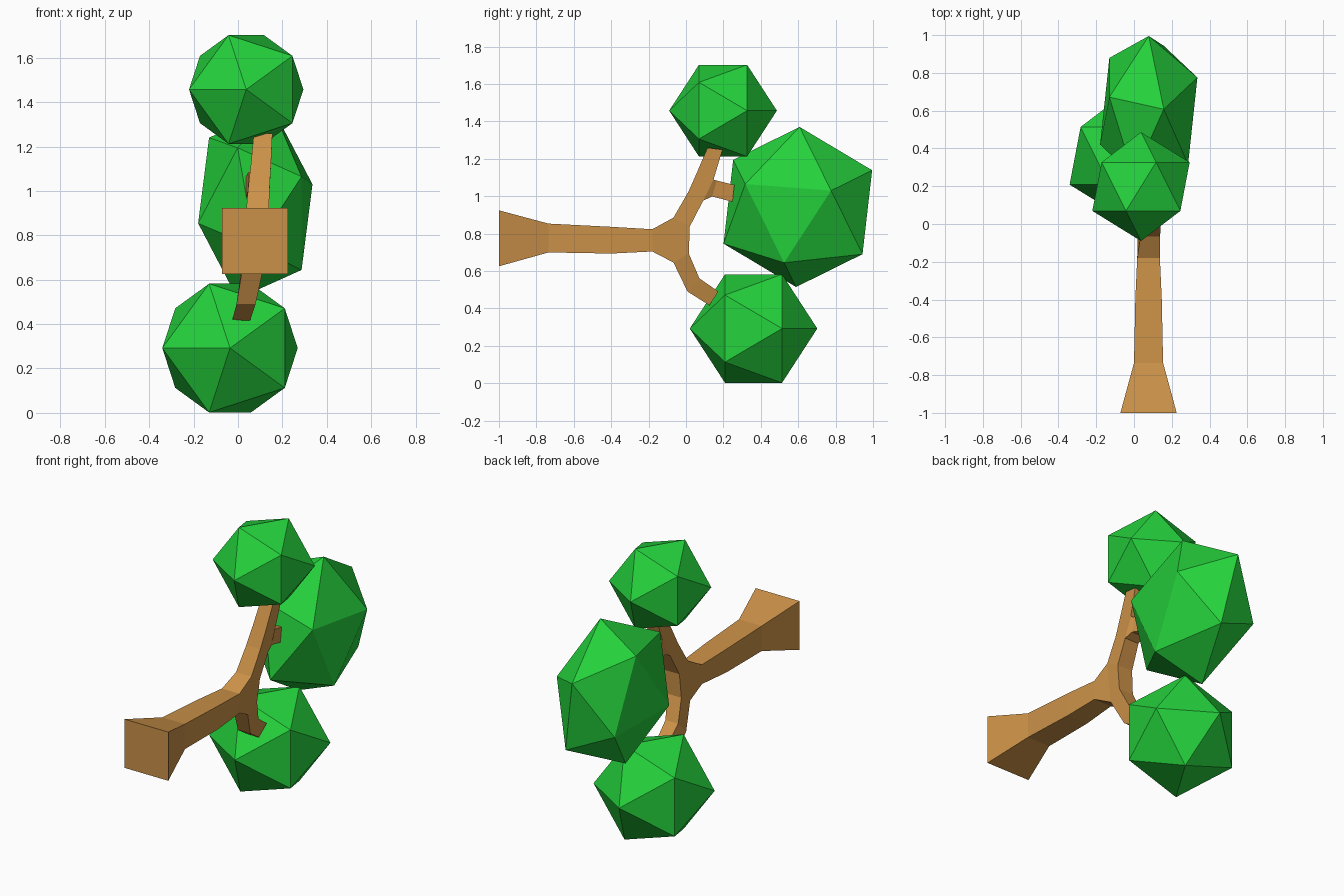
import bpy, bmesh, math

if "Cube" in bpy.data.objects:
    bpy.data.objects.remove(bpy.data.objects["Cube"])


def material(name, rgb):
    m = bpy.data.materials.new(name)
    m.diffuse_color = (*rgb, 1)
    m.use_nodes = True
    m.node_tree.nodes["Principled BSDF"].inputs["Base Color"].default_value = m.diffuse_color
    return m


bark = material("bark_brown", (0.60, 0.285, 0.065))
leaf = material("leaf_green", (0.018, 0.64, 0.045))


# Leaf clumps: faceted icosahedra, tipped over with the tree
def clump(name, centre, radii, tilt):
    bpy.ops.mesh.primitive_ico_sphere_add(
        subdivisions=1, radius=1, location=centre,
        rotation=(math.radians(tilt), 0, 0))
    ob = bpy.context.object
    ob.name = name
    ob.scale = radii
    ob.data.materials.append(leaf)


clump("upper_leaf_clump", (0.037, 0.198, 1.457), (0.288,) * 3, -90)
clump("lower_leaf_clump", (-0.036, 0.361, 0.292), (0.341,) * 3, -90)
clump("middle_leaf_clump", (0.078, 0.598, 0.942), (0.288, 0.446, 0.443), -63.7)

# Trunk side profile: name -> y, z, x centre, half width
P = {
    # base to fork
    "t0": (-1.0, 0.924, 0.077, 0.149), "b0": (-1.0, 0.625, 0.077, 0.149),
    "t1": (-0.735, 0.853, 0.077, 0.077), "b1": (-0.735, 0.699, 0.077, 0.077),
    "t2": (-0.40, 0.836, 0.077, 0.070), "b2": (-0.40, 0.693, 0.077, 0.070),
    "t3": (-0.18, 0.823, 0.077, 0.060), "b3": (-0.18, 0.704, 0.077, 0.060),
    "t4": (-0.067, 0.885, 0.086, 0.052), "b4": (-0.067, 0.645, 0.066, 0.047),
    "t5": (0.020, 0.837, 0.083, 0.052), "b5": (0.015, 0.693, 0.070, 0.049),
    # upper branch
    "u1": (0.013, 1.024, 0.095, 0.048), "v1": (0.092, 0.976, 0.093, 0.048),
    "u2": (0.060, 1.130, 0.104, 0.045), "v2": (0.147, 1.088, 0.102, 0.045),
    "u3": (0.115, 1.259, 0.113, 0.042), "v3": (0.195, 1.248, 0.113, 0.042),
    # side stub
    "s1": (0.140, 0.998, 0.088, 0.043), "r1": (0.165, 1.083, 0.088, 0.043),
    "s2": (0.248, 0.970, 0.075, 0.040), "r2": (0.259, 1.060, 0.075, 0.040),
    # lower branch
    "l1": (0.008, 0.490, 0.036, 0.043), "m1": (0.072, 0.560, 0.046, 0.043),
    "l2": (0.125, 0.416, 0.014, 0.040), "m2": (0.173, 0.490, 0.034, 0.040),
}
CELLS = ["t0 t1 b1 b0", "t1 t2 b2 b1", "t2 t3 b3 b2", "t3 t4 b4 b3",
         "t4 t5 b5 b4", "t4 u1 v1 t5", "u1 u2 v2 v1", "u2 u3 v3 v2",
         "v1 v2 r1 s1", "s1 r1 r2 s2", "b4 b5 m1 l1", "l1 m1 m2 l2"]

# Each profile cell gives both side faces; outer edges are bridged across
bm = bmesh.new()
left, right, edges = {}, {}, {}
for k, (y, z, xc, hw) in P.items():
    left[k] = bm.verts.new((xc - hw, y, z))
    right[k] = bm.verts.new((xc + hw, y, z))
for cell in CELLS:
    ks = cell.split()
    bm.faces.new([left[k] for k in ks])
    bm.faces.new([right[k] for k in reversed(ks)])
    for a, b in zip(ks, ks[1:] + ks[:1]):
        edges.setdefault(frozenset((a, b)), []).append((a, b))
for uses in edges.values():
    if len(uses) == 1:
        a, b = uses[0]
        bm.faces.new([left[b], left[a], right[a], right[b]])
bmesh.ops.recalc_face_normals(bm, faces=bm.faces[:])
mesh = bpy.data.meshes.new("trunk")
bm.to_mesh(mesh)
bm.free()
mesh.materials.append(bark)
trunk = bpy.data.objects.new("trunk_and_branches", mesh)
bpy.context.collection.objects.link(trunk)
